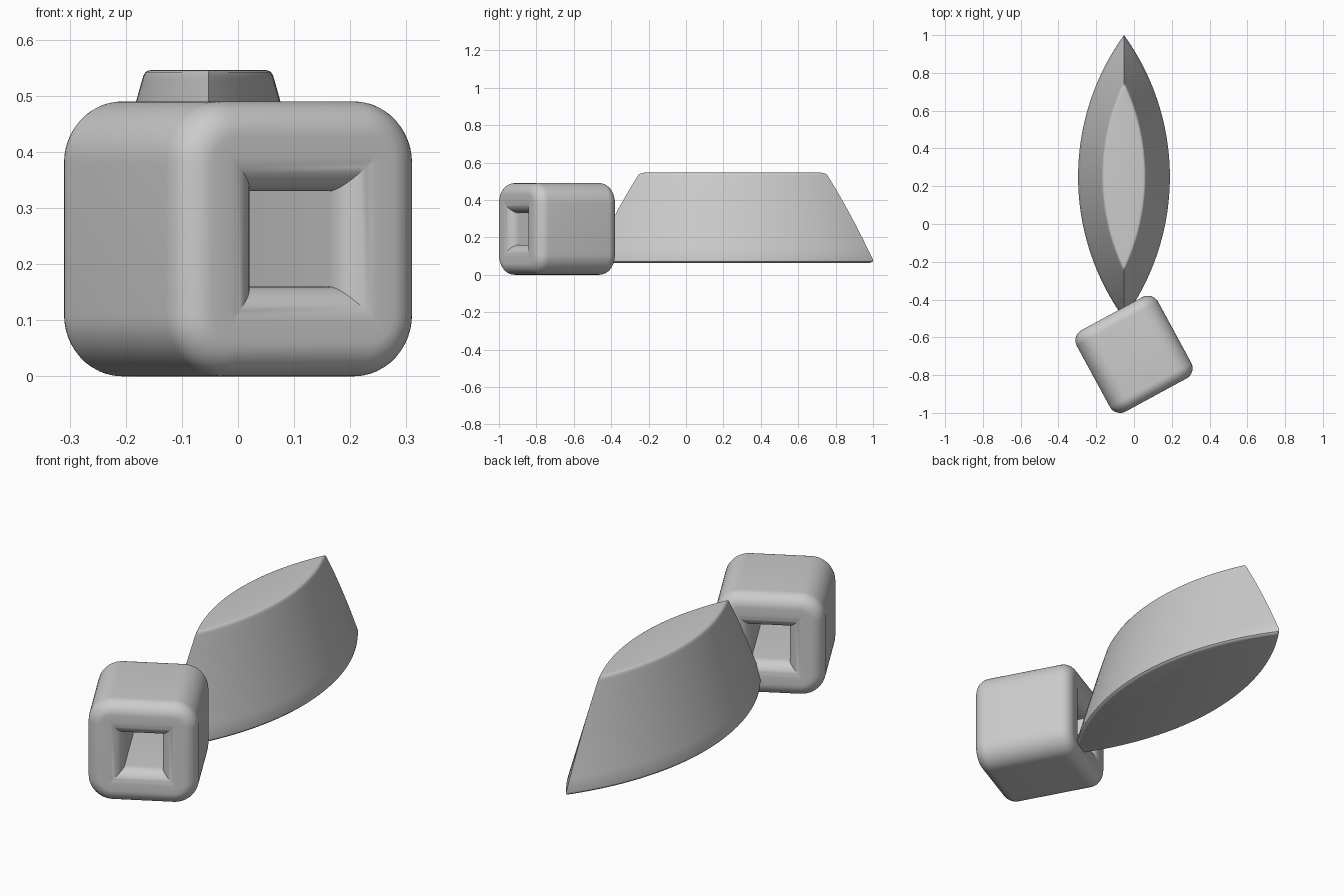
import bpy, bmesh, math
from mathutils import Matrix

if "Cube" in bpy.data.objects:
    bpy.data.objects.remove(bpy.data.objects["Cube"])


def loft(name, loops, closed):
    """Bridge matching loops; either close the stack on itself or cap both ends."""
    bm = bmesh.new()
    rings = [[bm.verts.new(p) for p in loop] for loop in loops]
    n = len(rings[0])
    pairs = list(zip(rings, rings[1:]))
    if closed:
        pairs.append((rings[-1], rings[0]))
    for a, b in pairs:
        for i in range(n):
            j = (i + 1) % n
            bm.faces.new((a[i], a[j], b[j], b[i]))
    if not closed:
        bm.faces.new(rings[0][::-1])
        bm.faces.new(rings[-1])
    bmesh.ops.remove_doubles(bm, verts=bm.verts, dist=1e-5)
    bmesh.ops.recalc_face_normals(bm, faces=bm.faces)
    mesh = bpy.data.meshes.new(name)
    bm.to_mesh(mesh)
    bm.free()
    obj = bpy.data.objects.new(name, mesh)
    bpy.context.collection.objects.link(obj)
    bpy.ops.object.select_all(action='DESELECT')
    obj.select_set(True)
    bpy.context.view_layer.objects.active = obj
    bpy.ops.object.shade_smooth_by_angle(angle=math.radians(30))
    return obj


def rounded_square(h, c, y, steps=12):
    """Rounded square in the xz plane, half size h and corner radius c."""
    pts = []
    for k, (sx, sz) in enumerate([(1, 1), (-1, 1), (-1, -1), (1, -1)]):
        for i in range(steps + 1):
            a = math.pi / 2 * (k + i / steps)
            pts.append((sx * (h - c) + c * math.cos(a), y, sz * (h - c) + c * math.sin(a)))
    return pts


def lens(w, z, cx=-0.053, cy=0.25, steps=48):
    """Pointed lens of half width w, every size an inset of the same two arcs."""
    c = 1.036
    r = c + w
    t = math.acos(c / r)
    pts = []
    for side in (1, -1):
        for i in range(steps + 1):
            a = t * (2 * i / steps - 1)
            pts.append((cx + side * (r * math.cos(a) - c), cy + side * r * math.sin(a), z))
    return pts


# Rounded cube with a square tunnel, filleted at outer rim and hole mouth
S, HOLE, R, F = 0.245, 0.085, 0.11, 0.062
arc = [math.pi / 2 * i / 10 for i in range(11)]
front = [(S - F + F * math.cos(a), S - F + F * math.sin(a)) for a in arc]
front += [(HOLE + F - F * math.sin(a), S - F + F * math.cos(a)) for a in arc]
section = [(h, -d) for h, d in front] + [(h, d) for h, d in reversed(front)]
cube = loft("tunnel_cube",
            [rounded_square(h, max(0, h - (S - R)), y) for h, y in section], True)
cube.data.transform(Matrix.Translation((0, -0.69, S)) @ Matrix.Rotation(math.radians(28.5), 4, 'Z'))

# Tapered lens-shaped block with softly rounded top and bottom rims
layers = [(0.228, 0.062), (0.236, 0.065), (0.242, 0.071), (0.243, 0.08)]
layers += [(0.243 - 0.125 * i / 8, 0.08 + 0.448 * i / 8) for i in range(1, 9)]
layers += [(0.1155, 0.536), (0.112, 0.542), (0.107, 0.545), (0.101, 0.546)]
loft("lens_block", [lens(w, z) for w, z in layers], False)
